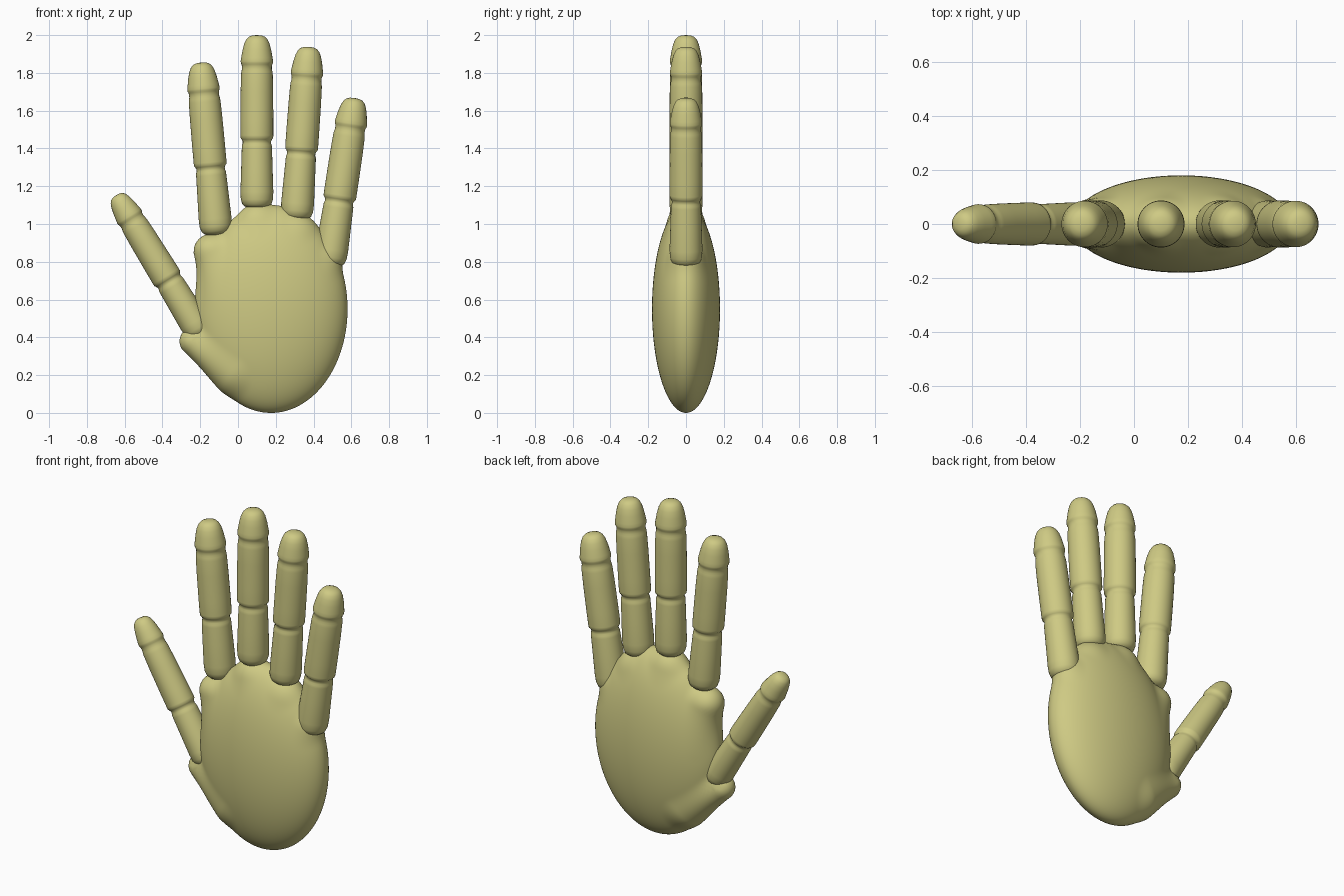
import bpy, bmesh, math
from mathutils import Vector, Matrix

if "Cube" in bpy.data.objects:
    bpy.data.objects.remove(bpy.data.objects["Cube"])

skin = bpy.data.materials.new("olive yellow")
skin.diffuse_color = (0.62, 0.59, 0.23, 1)
skin.use_nodes = True
skin.node_tree.nodes["Principled BSDF"].inputs["Base Color"].default_value = skin.diffuse_color


def finish(name, bm):
    bmesh.ops.recalc_face_normals(bm, faces=bm.faces)
    me = bpy.data.meshes.new(name)
    bm.to_mesh(me)
    bm.free()
    me.materials.append(skin)
    ob = bpy.data.objects.new(name, me)
    bpy.context.collection.objects.link(ob)
    bpy.context.view_layer.objects.active = ob
    ob.select_set(True)
    bpy.ops.object.shade_smooth_by_angle(angle=math.radians(50))
    ob.select_set(False)


# Palm: ellipsoid smoothly blended with a rounded knuckle under each finger
CENTRE, RADII = Vector((0.175, 0, 0.55)), Vector((0.405, 0.18, 0.55))
# outer x, z, radius, inner x, z, radius
KNUCKLES = [(-0.235, 0.38, 0.075, -0.02, 0.22, 0.115),
            (-0.143, 0.855, 0.092, -0.08, 0.6, 0.09),
            (0.10, 1.02, 0.083, 0.14, 0.7, 0.08),
            (0.32, 0.955, 0.08, 0.25, 0.7, 0.08),
            (0.47, 0.81, 0.07, 0.38, 0.6, 0.07)]
BLEND = 0.05
capsules = [(Vector((a, 0, b)), r, Vector((c - a, 0, d - b)), s)
            for a, b, r, c, d, s in KNUCKLES]


def palm_distance(p):
    q = p - CENTRE
    k0 = math.sqrt(sum((q[i] / RADII[i]) ** 2 for i in range(3)))
    k1 = math.sqrt(sum((q[i] / RADII[i] ** 2) ** 2 for i in range(3)))
    dist = k0 * (k0 - 1) / max(k1, 1e-6)
    for a, r, axis, s in capsules:
        v = p - a
        t = min(1, max(0, v.dot(axis) / axis.length_squared))
        d = (v - axis * t).length - (r + (s - r) * t)
        h = max(BLEND - abs(dist - d), 0) / BLEND
        dist = min(dist, d) - h * h * BLEND / 4
    return dist


bm = bmesh.new()
bmesh.ops.create_icosphere(bm, subdivisions=6, radius=1)
for v in bm.verts:
    ray = Vector((v.co.x * RADII.x, v.co.y * RADII.y, v.co.z * RADII.z))
    lo, hi = 0.9, 1.8
    for _ in range(14):
        mid = (lo + hi) / 2
        if palm_distance(CENTRE + ray * mid) < 0:
            lo = mid
        else:
            hi = mid
    v.co = CENTRE + ray * lo
finish("palm", bm)

# Finger profile: distance back from the tip, radius
PROFILE = [(0, 0), (0.002, 0.025), (0.009, 0.043), (0.022, 0.056), (0.045, 0.067),
           (0.08, 0.076), (0.12, 0.083), (0.138, 0.086), (0.148, 0.085),
           (0.156, 0.081), (0.166, 0.079), (0.18, 0.079), (0.192, 0.082),
           (0.21, 0.084), (0.3, 0.086), (0.45, 0.087), (0.53, 0.087),
           (0.545, 0.086), (0.552, 0.08), (0.562, 0.075), (0.574, 0.075),
           (0.584, 0.079), (0.6, 0.08), (0.7, 0.083), (0.83, 0.087),
           (0.87, 0.085), (0.895, 0.077), (0.91, 0.06), (0.918, 0.035), (0.92, 0)]


def finger(name, x, z, lean, length=1.0, tip_width=1.0, base_width=1.0):
    bm = bmesh.new()
    n = 48
    m = Matrix.Translation((x, 0, z)) @ Matrix.Rotation(math.radians(lean), 4, 'Y')
    rings = []
    for s, r in PROFILE:
        r *= tip_width + (base_width - tip_width) * min(1, s / 0.55)
        count = n if r > 0 else 1
        rings.append([bm.verts.new(m @ Vector((r * math.cos(2 * math.pi * i / n),
                                               r * math.sin(2 * math.pi * i / n),
                                               -s * length))) for i in range(count)])
    for a, b in zip(rings, rings[1:]):
        for i in range(n):
            j = (i + 1) % n
            quad = [a[i % len(a)], a[j % len(a)], b[j % len(b)], b[i % len(b)]]
            bm.faces.new(list(dict.fromkeys(quad)))
    finish(name, bm)


finger("thumb", -0.645, 1.153, -31.5, 0.95, 0.83, 0.92)
finger("index_finger", -0.195, 1.855, -5.1)
finger("middle_finger", 0.10, 2.0, 0)
finger("ring_finger", 0.375, 1.938, 4.1)
finger("little_finger", 0.618, 1.667, 8.6, 0.98)
